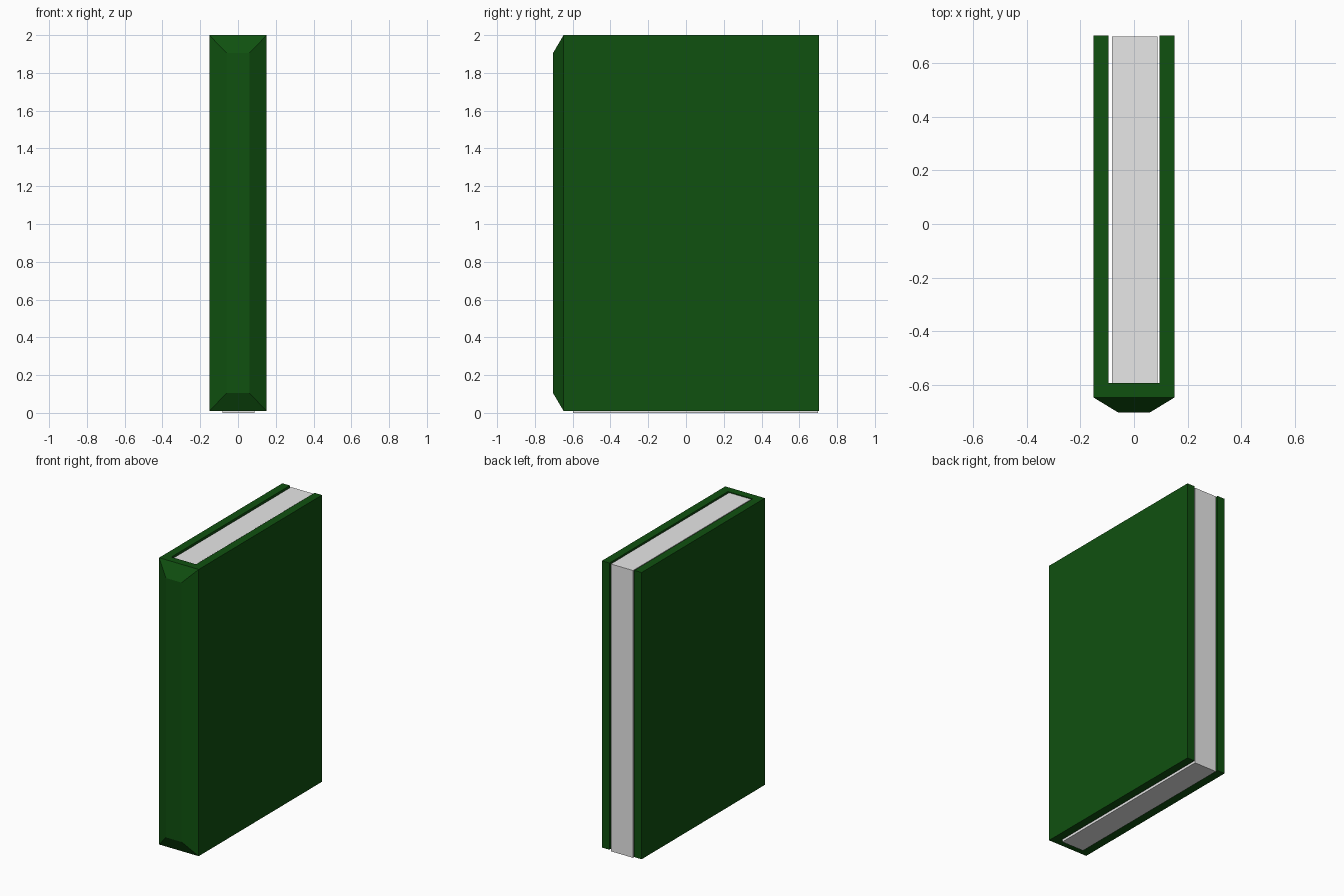
import bpy, bmesh

if "Cube" in bpy.data.objects:
    bpy.data.objects.remove(bpy.data.objects["Cube"])


def material(name, color):
    m = bpy.data.materials.new(name)
    m.diffuse_color = (*color, 1)
    m.use_nodes = True
    m.node_tree.nodes["Principled BSDF"].inputs["Base Color"].default_value = m.diffuse_color
    return m


def make_object(name, bm, mat):
    bmesh.ops.recalc_face_normals(bm, faces=bm.faces[:])
    mesh = bpy.data.meshes.new(name)
    bm.to_mesh(mesh)
    bm.free()
    mesh.materials.append(mat)
    obj = bpy.data.objects.new(name, mesh)
    bpy.context.collection.objects.link(obj)
    return obj


green = material("dark green", (0.005, 0.082, 0.005))
paper = material("paper white", (0.8, 0.8, 0.8))

OUT, INN = 0.152, 0.095            # cover half widths, outside and inside
BACK, SPINE, INNER = 0.704, -0.648, -0.595
Z0, Z1 = 0.01, 2.0

# cover: U-shaped section extruded upwards, as three quads per end
bm = bmesh.new()
outline = [(-OUT, SPINE), (OUT, SPINE), (OUT, BACK), (INN, BACK),
           (INN, INNER), (-INN, INNER), (-INN, BACK), (-OUT, BACK)]
low = [bm.verts.new((x, y, Z0)) for x, y in outline]
high = [bm.verts.new((x, y, Z1)) for x, y in outline]
for ring in (low, high):
    for quad in ((0, 1, 4, 5), (1, 2, 3, 4), (0, 5, 6, 7)):
        bm.faces.new([ring[i] for i in quad])
for i in range(1, 8):
    j = (i + 1) % 8
    bm.faces.new((low[i], low[j], high[j], high[i]))

# chamfered spine: front opening closed by a smaller, raised face
rim = [low[0], low[1], high[1], high[0]]
face = [bm.verts.new((x, -0.704, z)) for x, z in
        ((-0.06, 0.105), (0.06, 0.105), (0.06, 1.905), (-0.06, 1.905))]
bm.faces.new(face)
for i in range(4):
    j = (i + 1) % 4
    bm.faces.new((rim[i], rim[j], face[j], face[i]))
make_object("cover", bm, green)

# page block
bm = bmesh.new()
bmesh.ops.create_cube(bm, size=1)
lo, hi = (-0.083, -0.597, 0.0), (0.087, 0.70, 1.994)
for v in bm.verts:
    v.co = [lo[k] if v.co[k] < 0 else hi[k] for k in range(3)]
make_object("pages", bm, paper)
